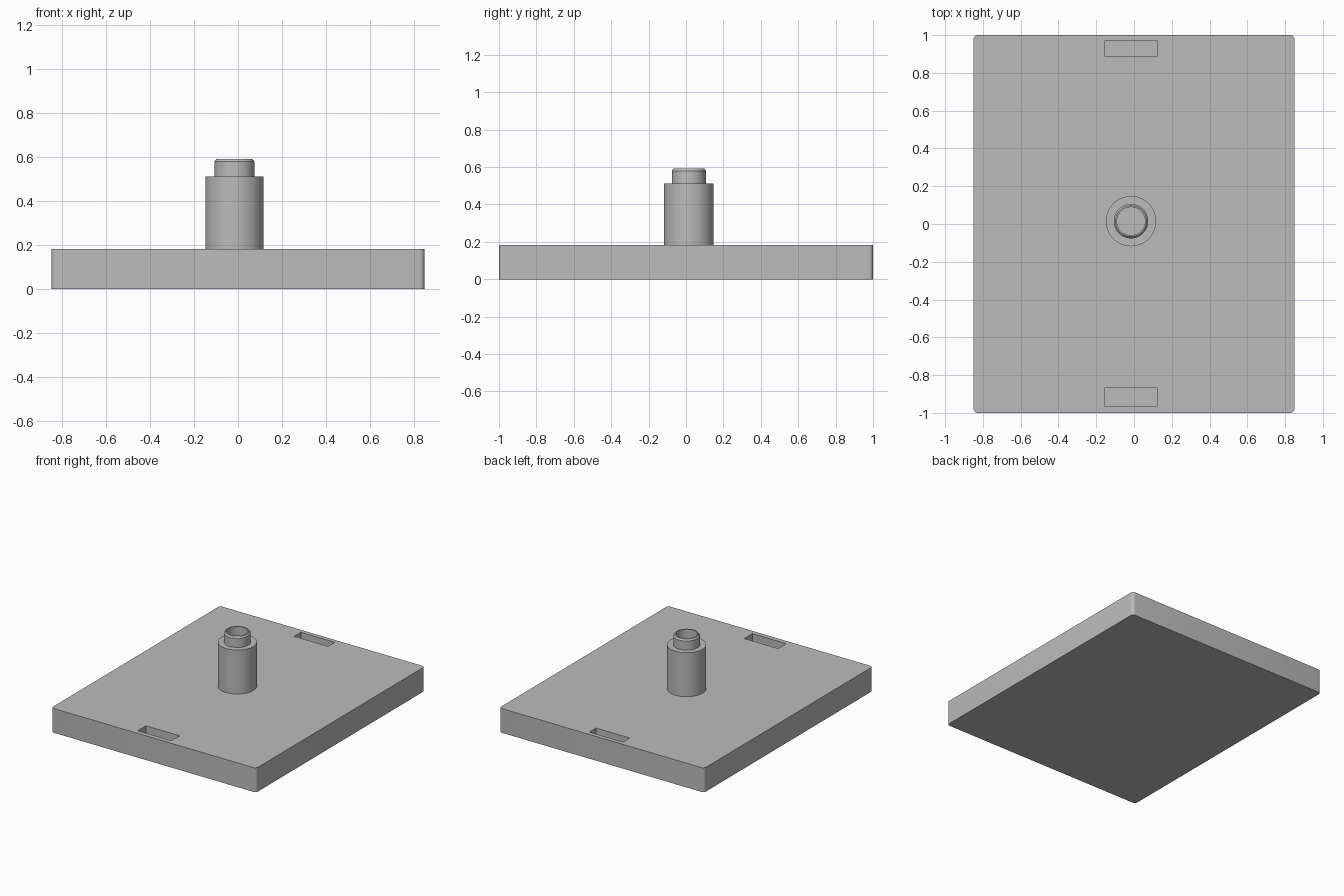
import bpy
import bmesh
from math import cos, sin, pi

if "Cube" in bpy.data.objects:
    bpy.data.objects.remove(bpy.data.objects["Cube"])

PLATE_TOP = 0.182
POST_X, POST_Y = -0.016, 0.015

grey = bpy.data.materials.new("plain grey")
grey.use_nodes = True
colour = (0.5, 0.5, 0.5, 1)
grey.diffuse_color = colour
grey.node_tree.nodes["Principled BSDF"].inputs["Base Color"].default_value = colour


def add_object(name, bm):
    bmesh.ops.recalc_face_normals(bm, faces=bm.faces)
    mesh = bpy.data.meshes.new(name)
    bm.to_mesh(mesh)
    bm.free()
    mesh.materials.append(grey)
    obj = bpy.data.objects.new(name, mesh)
    bpy.context.collection.objects.link(obj)
    return obj


def box(name, x0, x1, y0, y1, z0, z1, corner=0):
    """Box with optionally rounded vertical edges."""
    bm = bmesh.new()
    bmesh.ops.create_cube(bm, size=1)
    for v in bm.verts:
        v.co.x = x1 if v.co.x > 0 else x0
        v.co.y = y1 if v.co.y > 0 else y0
        v.co.z = z1 if v.co.z > 0 else z0
    if corner:
        upright = [e for e in bm.edges if abs(e.verts[0].co.z - e.verts[1].co.z) > 0.01]
        bmesh.ops.bevel(bm, geom=upright, offset=corner, segments=6,
                        profile=0.5, affect='EDGES')
    return add_object(name, bm)


def lathe(name, profile, sides):
    """Closed (radius, height) loop swept around the post axis."""
    bm = bmesh.new()
    rings = [[bm.verts.new((POST_X + r * cos(2 * pi * i / sides),
                            POST_Y + r * sin(2 * pi * i / sides), z))
              for i in range(sides)] for r, z in profile]
    for a, b in zip(rings, rings[1:] + rings[:1]):
        for i in range(sides):
            j = (i + 1) % sides
            bm.faces.new((a[i], a[j], b[j], b[i]))
    return add_object(name, bm)


def smooth(obj):
    bpy.ops.object.select_all(action='DESELECT')
    obj.select_set(True)
    bpy.context.view_layer.objects.active = obj
    bpy.ops.object.shade_smooth_by_angle(angle=pi / 6)


def cut(obj, cutter):
    mod = obj.modifiers.new("cut", 'BOOLEAN')
    mod.operation = 'DIFFERENCE'
    mod.solver = 'EXACT'
    mod.object = cutter
    bpy.context.view_layer.objects.active = obj
    bpy.ops.object.modifier_apply(modifier=mod.name)
    bpy.data.objects.remove(cutter)


# Base plate with rounded corners
plate = box("base_plate", -0.85, 0.85, -1, 1, 0, PLATE_TOP, corner=0.022)

# Slot pockets near the front and back edges
for y0, y1 in ((-0.964, -0.868), (0.889, 0.968)):
    cut(plate, box("slot_cutter", -0.157, 0.124, y0, y1, 0.08, 0.3))

# Hexagonal nut recess under the post
bm = bmesh.new()
bmesh.ops.create_cone(bm, cap_ends=True, segments=6, radius1=0.125, radius2=0.125, depth=1)
for v in bm.verts:
    v.co.x, v.co.y = v.co.y + POST_X, v.co.x + POST_Y
cut(plate, add_object("nut_cutter", bm))
smooth(plate)

# Hollow stepped post with a chamfered neck
post = lathe("hollow_post", [
    (0.074, PLATE_TOP), (0.133, PLATE_TOP), (0.133, 0.512), (0.091, 0.512),
    (0.091, 0.58), (0.082, 0.592), (0.074, 0.592)], 64)
smooth(post)
